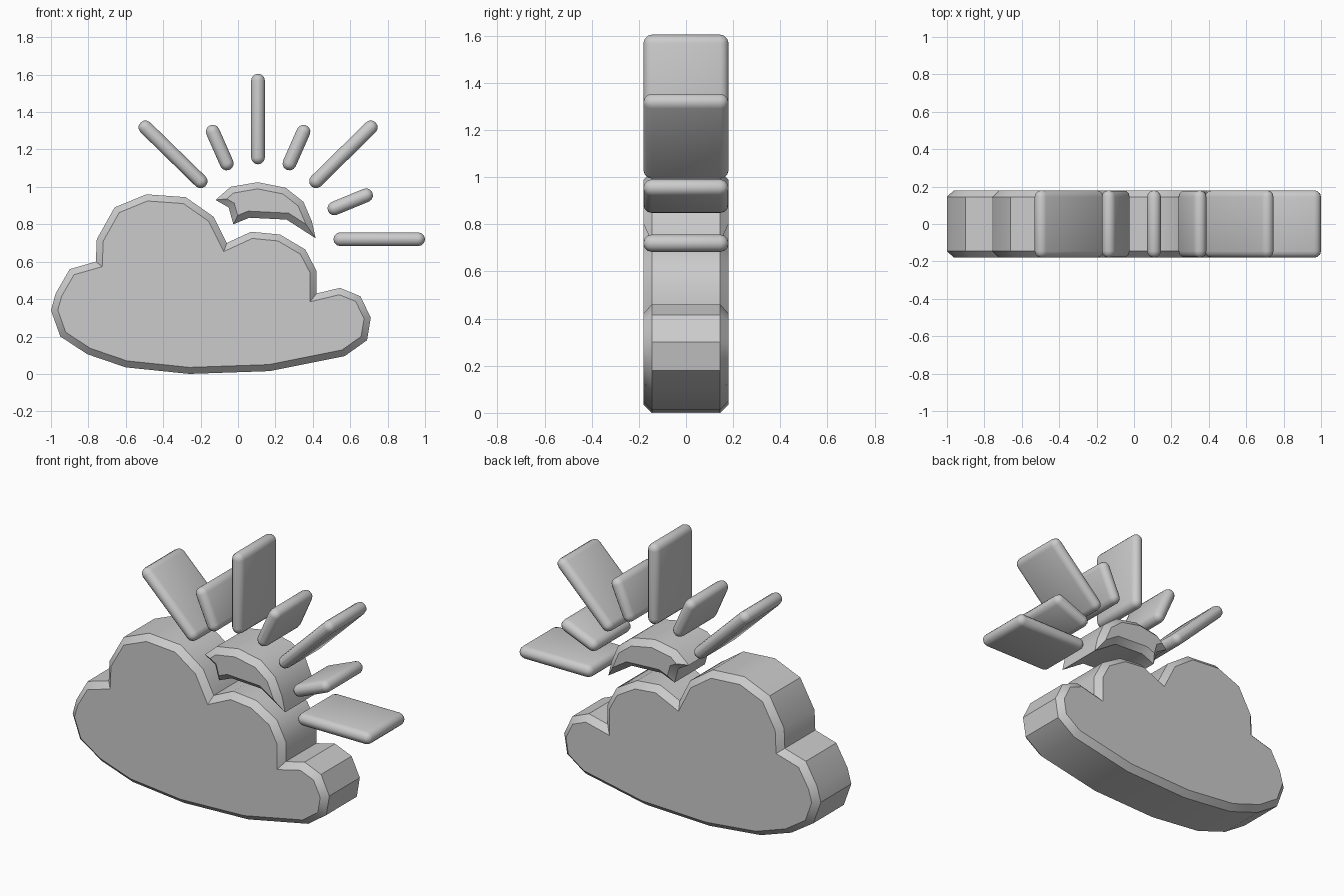
import bpy, bmesh, math
from mathutils import Vector

cube = bpy.data.objects.get("Cube")
if cube:
    bpy.data.objects.remove(cube, do_unlink=True)

HALF = 0.18      # half of the total depth
EDGE = 0.035     # width of the edge rounding

grey = bpy.data.materials.new("light_grey")
grey.use_nodes = True
grey.diffuse_color = (0.6, 0.6, 0.6, 1)
grey.node_tree.nodes["Principled BSDF"].inputs["Base Color"].default_value = (0.6, 0.6, 0.6, 1)


def slab(name, outline, steps, angle):
    """Extrude an x-z outline along y and shape both rims with (inset, depth) steps."""
    bm = bmesh.new()
    y = HALF - EDGE
    front = bm.faces.new([bm.verts.new((x, -y, z)) for x, z in outline])
    ext = bmesh.ops.extrude_face_region(bm, geom=[front], use_keep_orig=True)
    back = next(g for g in ext["geom"] if isinstance(g, bmesh.types.BMFace))
    for v in back.verts:
        v.co.y = y
    bmesh.ops.recalc_face_normals(bm, faces=bm.faces[:])
    for cap, side in ((front, -1), (back, 1)):
        for inset, depth in steps:
            bmesh.ops.inset_region(bm, faces=[cap], thickness=inset, use_even_offset=True)
            for v in cap.verts:
                v.co.y += side * depth
    mesh = bpy.data.meshes.new(name)
    bm.to_mesh(mesh)
    bm.free()
    mesh.materials.append(grey)
    obj = bpy.data.objects.new(name, mesh)
    bpy.context.collection.objects.link(obj)
    bpy.ops.object.select_all(action='DESELECT')
    obj.select_set(True)
    bpy.context.view_layer.objects.active = obj
    bpy.ops.object.shade_smooth_by_angle(angle=math.radians(angle))
    return obj


def capsule(a, b, r=0.037, n=6):
    """Outline of a bar with round ends between two points."""
    a, b = Vector(a), Vector(b)
    start = math.atan2(b.y - a.y, b.x - a.x) - math.pi / 2
    pts = []
    for centre, turn in ((b, start), (a, start + math.pi)):
        for i in range(n + 1):
            t = turn + math.pi * i / n
            pts.append((centre.x + r * math.cos(t), centre.y + r * math.sin(t)))
    return pts


chamfer = [(EDGE, EDGE)]

# Cloud
slab("cloud", [
    (-1, .34), (-.975, .43), (-.9, .56), (-.76, .6), (-.755, .72), (-.66, .89),
    (-.49, .96), (-.28, .945), (-.13, .84), (-.06, .7), (.07, .76), (.225, .745),
    (.36, .665), (.42, .55), (.42, .43), (.545, .46), (.655, .415), (.71, .3),
    (.69, .18), (.57, .095), (.17, .015), (-.26, 0), (-.6, .035), (-.805, .105),
    (-.95, .2)], chamfer, 35)

# Rim of the sun
slab("sun", [
    (-.12, .93), (-.04, 1), (.105, 1.025), (.255, .995), (.35, .92), (.395, .815),
    (.415, .725), (.26, .825), (.06, .835), (-.025, .8), (-.05, .89)], chamfer, 35)

# Sun rays with rounded rims
arc = [math.radians(a) for a in (0, 30, 60, 85)]
rounding = [(EDGE * (math.cos(s) - math.cos(t)), EDGE * (math.sin(t) - math.sin(s)))
            for s, t in zip(arc, arc[1:])]
rays = {
    "ray_top": ((.107, 1.157), (.107, 1.568)),
    "ray_side": ((.547, .72), (.963, .72)),
    "long_ray_right": ((-.495, 1.318), (-.2, 1.03)),
    "long_ray_left": ((.71, 1.318), (.417, 1.03)),
    "short_ray_right": ((-.135, 1.295), (-.06, 1.125)),
    "short_ray_left": ((.35, 1.295), (.275, 1.125)),
    "short_ray_side": ((.685, .955), (.515, .885)),
}
for name, (a, b) in rays.items():
    slab(name, capsule(a, b), rounding, 50)
